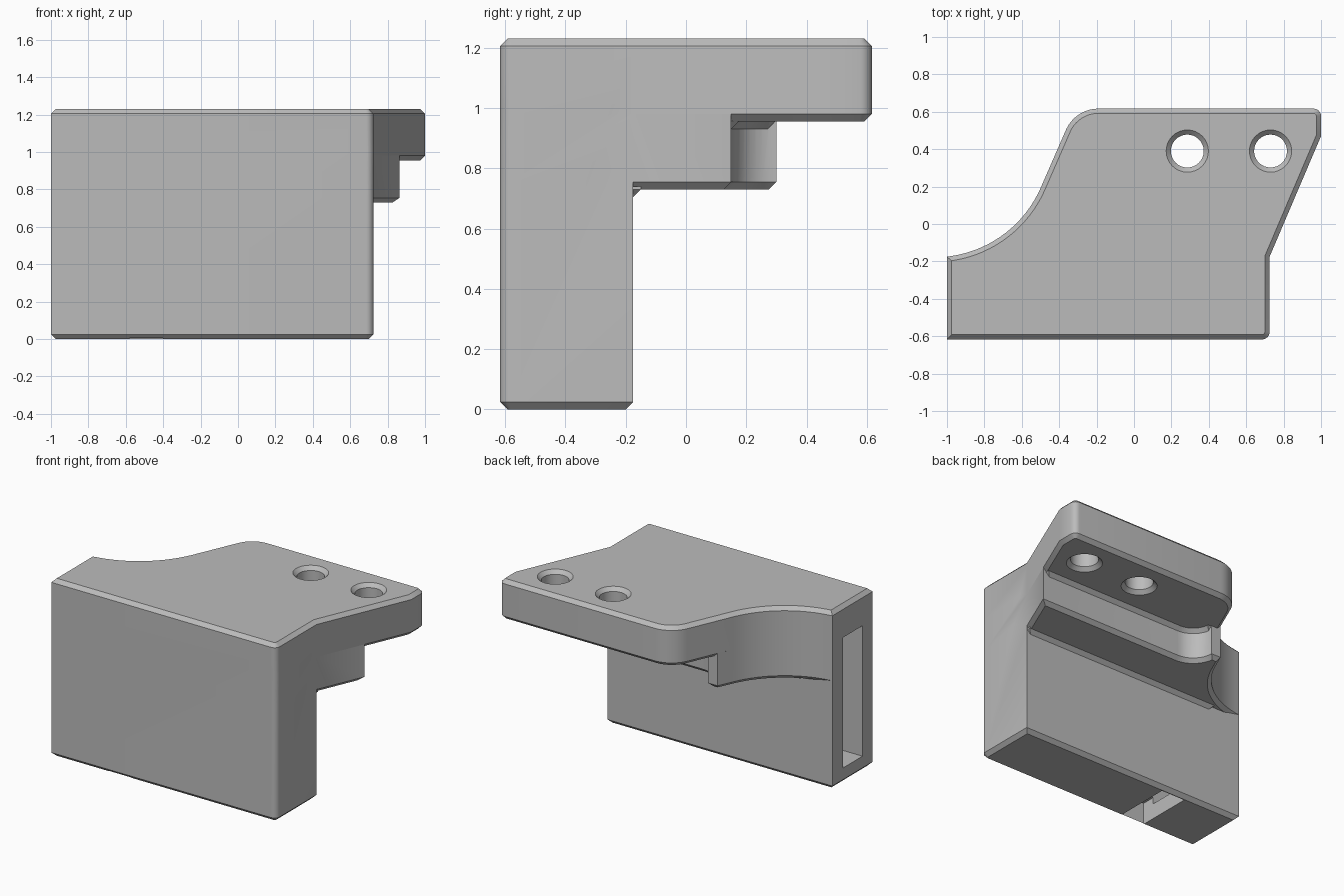
import bpy, bmesh
from math import sin, cos, tan, radians
from mathutils import Vector

if "Cube" in bpy.data.objects:
    bpy.data.objects.remove(bpy.data.objects["Cube"], do_unlink=True)

grey = bpy.data.materials.new("plain grey")
grey.use_nodes = True
grey.diffuse_color = (0.5, 0.5, 0.5, 1)
grey.node_tree.nodes["Principled BSDF"].inputs["Base Color"].default_value = (0.5, 0.5, 0.5, 1)

CH = 0.025              # chamfer on every horizontal rim
TOP = 1.23
FRONT, BACK = -0.617, 0.617
WALL = -0.175           # back of the upright block
SIDE = 0.725


def arc(cx, cy, r, a0, a1, n=10):
    angles = [radians(a0 + (a1 - a0) * i / n) for i in range(n + 1)]
    return [(cx + r * cos(a), cy + r * sin(a)) for a in angles]


def inset(outline, d):
    """Move a counter-clockwise outline inwards by d with mitred corners."""
    pts = [Vector(p) for p in outline]
    out = []
    for i, p in enumerate(pts):
        e1 = (p - pts[i - 1]).normalized()
        e2 = (pts[(i + 1) % len(pts)] - p).normalized()
        n1, n2 = Vector((-e1.y, e1.x)), Vector((-e2.y, e2.x))
        out.append(tuple(p + (n1 + n2) * d / (1 + n1.dot(n2))))
    return out


def stack(name, levels):
    """Solid skinned through (z, outline) levels of equal point count."""
    bm = bmesh.new()
    rings = [[bm.verts.new((x, y, z)) for x, y in loop] for z, loop in levels]
    n = len(rings[0])
    for low, high in zip(rings, rings[1:]):
        for i in range(n):
            j = (i + 1) % n
            bm.faces.new((low[i], low[j], high[j], high[i]))
    bm.faces.new(rings[0][::-1])
    bm.faces.new(rings[-1])
    mesh = bpy.data.meshes.new(name)
    bm.to_mesh(mesh)
    bm.free()
    mesh.materials.append(grey)
    obj = bpy.data.objects.new(name, mesh)
    bpy.context.collection.objects.link(obj)
    return obj


def prism(name, outline, z0, z1, low=0, high=0):
    levels = [(z0, inset(outline, low)), (z0 + low, outline)] if low else [(z0, outline)]
    levels += [(z1 - high, outline), (z1, inset(outline, high))] if high else [(z1, outline)]
    return stack(name, levels)


def rect(x0, x1, y0, y1):
    return [(x0, y0), (x1, y0), (x1, y1), (x0, y1)]


def combine(target, tool, operation):
    mod = target.modifiers.new(tool.name, "BOOLEAN")
    mod.operation, mod.solver, mod.object = operation, "EXACT", tool
    bpy.context.view_layer.objects.active = target
    bpy.ops.object.modifier_apply(modifier=mod.name)
    bpy.data.objects.remove(tool, do_unlink=True)


# Shared plan edges
R = 0.04
front = [(-1, FRONT)] + arc(SIDE - R, FRONT + R, R, -90, 0, 6) + [(SIDE, WALL)]
scoop = arc(-1.067, 0.442, 0.62, -24, -80, 16) + [(-1, WALL)]
slant_x = SIDE + (1 - SIDE) * (0.15 - WALL) / (0.47 - WALL)
nub_x = scoop[0][0] + (0.30 - scoop[0][1]) / tan(radians(66))

# Upright block, middle step and top plate
block = front + [(-1, WALL)]
step = front + [(slant_x, 0.15)] + arc(-0.23, 0.30, 0.15, 270, 180) + [(nub_x, 0.30)] + scoop
plate = (front + [(1, 0.47)] + arc(1 - R, BACK - R, R, 0, 90, 6)
         + arc(-0.19, BACK - 0.19, 0.19, 90, 156) + scoop)
bracket = prism("bracket", plate, 0.955, TOP, CH, CH)
combine(bracket, prism("step", step, 0.73, 1.2, CH), "UNION")
combine(bracket, prism("block", block, 0, 1.19, CH), "UNION")

# Chamfered fills in the inner corners
plate_fill = ([(-0.44, 0.1), (0.84, 0.1), (0.84, 0.175)]
              + arc(-0.23, 0.30, 0.125, 270, 182) + [(-0.44, 0.295)])
combine(bracket, prism("plate_fill", plate_fill, 0.92, 0.965, 0.035), "UNION")
combine(bracket, prism("step_fill", rect(-0.78, 0.72, -0.3, -0.15), 0.695, 0.74, 0.035), "UNION")

# Countersunk screw holes
for x in (0.285, 0.73):
    sizes = [(0.93, 0.138), (0.98, 0.088), (TOP - CH, 0.088), (TOP + CH, 0.138)]
    hole = stack("hole", [(z, arc(x, 0.39, r, 0, 348.75, 31)) for z, r in sizes])
    combine(bracket, hole, "DIFFERENCE")

# End slot and the opening underneath
combine(bracket, prism("slot", rect(-1.1, 0.5, -0.505, -0.29), 0.106, 1.01), "DIFFERENCE")
combine(bracket, prism("opening", rect(-0.58, -0.4, -0.597, -0.205), -0.1, 0.15), "DIFFERENCE")

bpy.ops.object.select_all(action="DESELECT")
bracket.select_set(True)
bpy.context.view_layer.objects.active = bracket
bpy.ops.object.shade_smooth_by_angle(angle=radians(30))
